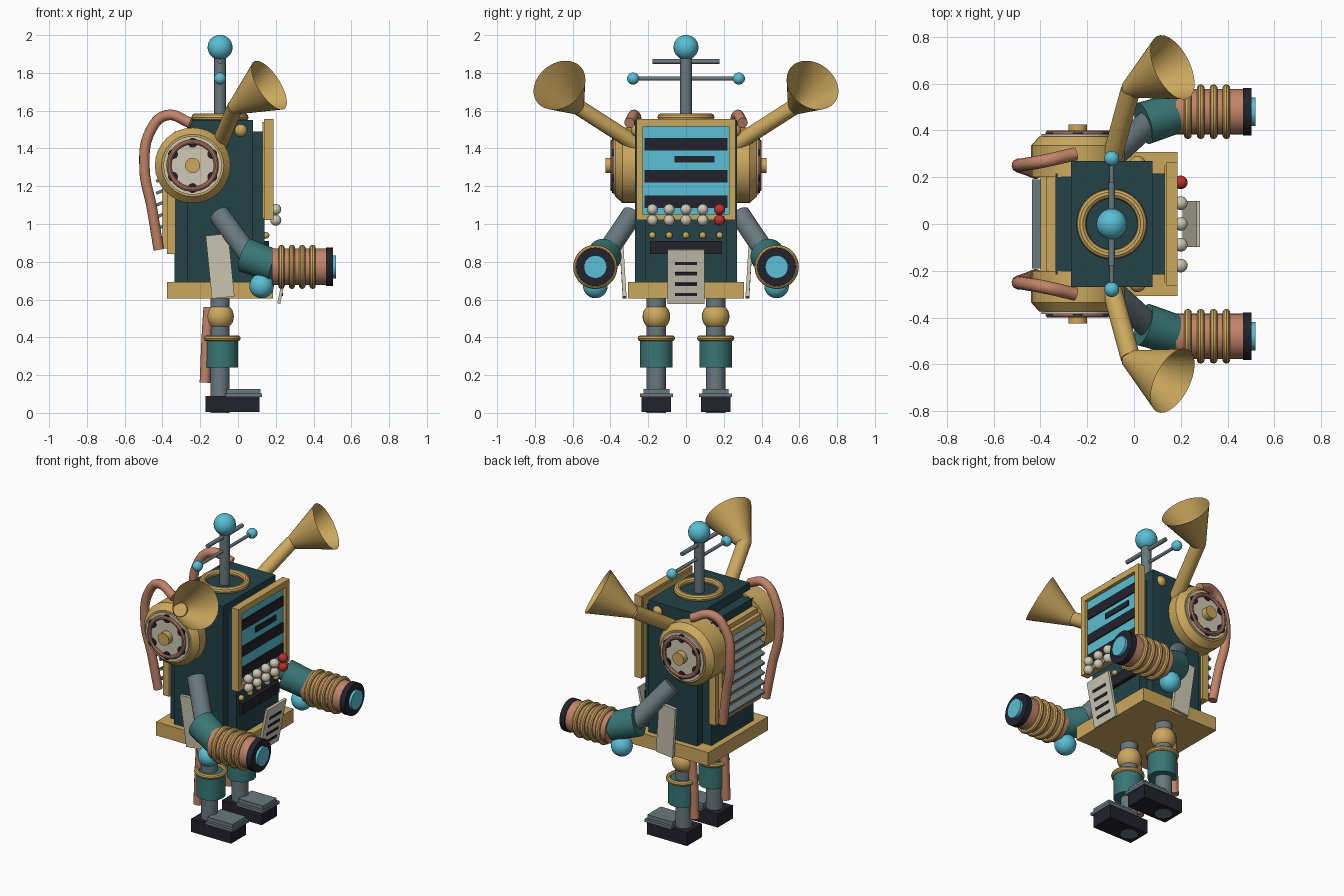
import bpy, bmesh, math
from mathutils import Vector, Matrix

cube = bpy.data.objects.get("Cube")
if cube:
    bpy.data.objects.remove(cube)


def paint(name, *rgb):
    m = bpy.data.materials.new(name)
    m.use_nodes = True
    m.diffuse_color = (*rgb, 1)
    m.node_tree.nodes["Principled BSDF"].inputs["Base Color"].default_value = (*rgb, 1)
    return m


navy = paint("dark teal", .016, .055, .064)
teal = paint("teal", .04, .18, .18)
gold = paint("brass", .6, .39, .11)
copper = paint("copper", .54, .23, .14)
steel = paint("grey steel", .14, .19, .21)
black = paint("near black", .016, .016, .025)
cyan = paint("cyan glow", .1, .52, .66)
ivory = paint("ivory", .62, .58, .46)
red = paint("red", .52, .03, .025)


def finish(name, bm, mat, smooth=True):
    mesh = bpy.data.meshes.new(name)
    bm.to_mesh(mesh)
    bm.free()
    mesh.materials.append(mat)
    ob = bpy.data.objects.new(name, mesh)
    bpy.context.collection.objects.link(ob)
    if smooth:
        bpy.ops.object.select_all(action='DESELECT')
        ob.select_set(True)
        bpy.context.view_layer.objects.active = ob
        bpy.ops.object.shade_smooth_by_angle(angle=math.radians(35))
    return ob


def box(name, mat, x, y, z, turn=None):
    """Box from (low, high) ranges, optionally turned about its centre."""
    bm = bmesh.new()
    ends = [sorted(r) for r in (x, y, z)]
    centre = Vector([(a + b) / 2 for a, b in ends])
    size = [b - a for a, b in ends]
    m = Matrix.Translation(centre) @ (turn or Matrix()) @ Matrix.Diagonal((*size, 1))
    bmesh.ops.create_cube(bm, size=1, matrix=m)
    return finish(name, bm, mat, False)


def aim(a, b):
    return (b - a).to_track_quat('Z', 'Y').to_matrix().to_4x4()


def rod(name, mat, a, b, r, r_end=None, caps=True):
    a, b = Vector(a), Vector(b)
    bm = bmesh.new()
    bmesh.ops.create_cone(bm, cap_ends=caps, segments=32, radius1=r,
                          radius2=r if r_end is None else r_end, depth=(b - a).length,
                          matrix=Matrix.Translation((a + b) / 2) @ aim(a, b))
    return finish(name, bm, mat)


def ball(name, mat, centre, r):
    bm = bmesh.new()
    bmesh.ops.create_uvsphere(bm, u_segments=24, v_segments=14, radius=r,
                              matrix=Matrix.Translation(centre))
    return finish(name, bm, mat)


def ring(name, mat, centre, axis, major, minor):
    bm = bmesh.new()
    steps, sides = 40, 10
    rows = []
    for i in range(steps):
        t = math.tau * i / steps
        row = []
        for j in range(sides):
            u = math.tau * j / sides
            d = major + minor * math.cos(u)
            row.append(bm.verts.new((d * math.cos(t), d * math.sin(t), minor * math.sin(u))))
        rows.append(row)
    for i in range(steps):
        p, q = rows[i], rows[(i + 1) % steps]
        for j in range(sides):
            k = (j + 1) % sides
            bm.faces.new((p[j], q[j], q[k], p[k]))
    bm.transform(Matrix.Translation(centre) @ aim(Vector(), Vector(axis)))
    return finish(name, bm, mat)


def hose(name, mat, points, r):
    curve = bpy.data.curves.new(name, 'CURVE')
    curve.dimensions = '3D'
    curve.bevel_depth, curve.bevel_resolution, curve.use_fill_caps = r, 4, True
    s = curve.splines.new('BEZIER')
    s.bezier_points.add(len(points) - 1)
    for bp, p in zip(s.bezier_points, points):
        bp.co = p
        bp.handle_left_type = bp.handle_right_type = 'AUTO'
    curve.materials.append(mat)
    ob = bpy.data.objects.new(name, curve)
    bpy.context.collection.objects.link(ob)
    bpy.ops.object.select_all(action='DESELECT')
    ob.select_set(True)
    bpy.context.view_layer.objects.active = ob
    bpy.ops.object.convert(target='MESH')


def tilt(angle, axis):
    return Matrix.Rotation(angle, 4, axis)


# Body and waist plate
box("body_wide", navy, (-.27, .08), (-.27, .27), (.69, 1.55))
box("body_deep", navy, (-.335, .14), (-.215, .215), (.69, 1.49))
box("waist_plate", gold, (-.375, .185), (-.307, .307), (.605, .693))

# Screen with its frame and stripes
box("screen_backing", gold, (.13, .155), (-.25, .25), (1.03, 1.54))
box("screen", cyan, (.15, .165), (-.228, .228), (1.05, 1.515))
for s in (-1, 1):
    box("frame_side", gold, (.137, .187), (s * .228, s * .262), (1.02, 1.555))
for low, high in ((1.02, 1.05), (1.515, 1.555)):
    box("frame_rail", gold, (.137, .187), (-.262, .262), (low, high))
for low, high in ((1.39, 1.455), (1.22, 1.285), (1.085, 1.15)):
    box("screen_stripe", black, (.16, .172), (-.22, .22), (low, high))
box("screen_short_stripe", black, (.16, .172), (-.06, .15), (1.325, 1.36))

# Buttons, slot and paper slip
for i in range(5):
    y = (i - 2) * .089
    for z in (1.02, 1.077):
        ball("button", red if i == 4 else ivory, (.2, y, z), .029)
    ball("small_stud", gold, (.148, y, .94), .018)
box("slot", black, (.13, .165), (-.19, .19), (.84, .91))
lean = tilt(.2, 'Y')
box("paper_slip", ivory, (.237, .253), (-.098, .098), (.575, .868), lean)
for i in range(4):
    d = .07 - i * .055
    x, z = .2545 + d * math.sin(.2), .7215 + d
    box("paper_line", black, (x - .003, x + .003), (-.058, .058), (z - .008, z + .008), lean)

# Back panel with louvres
box("back_panel", gold, (-.375, -.33), (-.235, .235), (.84, 1.44))
box("back_inset", gold, (-.4, -.37), (-.2, .2), (.87, 1.41))
for i in range(8):
    z = .92 + i * .063
    box("louvre", steel, (-.435, -.385), (-.19, .19), (z - .008, z + .008), tilt(-.4, 'Y'))

# Antenna
X = -.095
ring("top_ring", gold, (X, 0, 1.565), (0, 0, 1), .13, .021)
rod("antenna_pole", steel, (X, 0, 1.54), (X, 0, 1.88), .031)
ball("antenna_ball", cyan, (X, 0, 1.935), .066)
rod("antenna_low_bar", steel, (X, -.28, 1.77), (X, .28, 1.77), .01)
rod("antenna_high_bar", steel, (X, -.178, 1.86), (X, .178, 1.86), .013)

for s, side in ((-1, "right_"), (1, "left_")):
    def at(x, y, z):
        return (x, s * y, z)

    ball(side + "antenna_tip", cyan, at(X, .28, 1.77), .032)
    ball(side + "shoulder_stud", gold, at(.015, .255, 1.495), .036)

    # Horn
    mouth = Vector(at(.165, .67, 1.735))
    throat = mouth - Vector(at(.78, .39, .5)) * .25
    rod(side + "horn_pipe", gold, at(-.1, .26, 1.42), throat + Vector((.015, 0, .01)), .042)
    rod(side + "horn_bell", gold, throat, mouth, .035, .149, False)

    # Round gauge
    gx, gz = -.24, 1.31
    rod(side + "gauge_drum", gold, at(gx, .2, gz), at(gx, .335, gz), .2)
    rod(side + "gauge_rim", gold, at(gx, .335, gz), at(gx, .375, gz), .2, .165)
    rod(side + "gauge_face", ivory, at(gx, .37, gz), at(gx, .385, gz), .155)
    ring(side + "gauge_ring", copper, at(gx, .388, gz), (0, 1, 0), .125, .013)
    for i in range(6):
        t = math.tau * (i + .5) / 6
        dx, dz = gx + .12 * math.cos(t), gz + .12 * math.sin(t)
        rod(side + "gauge_dot", black, at(dx, .38, dz), at(dx, .392, dz), .026)
    rod(side + "gauge_knob", gold, at(gx, .37, gz), at(gx, .425, gz), .04)

    # Hoses on the back and behind the legs
    hose(side + "back_hose", copper, [at(-.25, .3, 1.535), at(-.38, .27, 1.575),
         at(-.465, .255, 1.49), at(-.495, .25, 1.3), at(-.455, .235, 1.08),
         at(-.42, .22, .865)], .028)
    hose(side + "leg_hose", copper, [at(-.155, .16, .56), at(-.165, .16, .4),
         at(-.175, .16, .16)], .028)

    # Hip flap
    box(side + "hip_flap", ivory, (-.155, -.035), (s * .325, s * .345), (.61, .945),
        tilt(-.1, 'Y') @ tilt(-s * .06, 'X'))

    # Arm
    rod(side + "upper_arm", steel, at(-.1, .285, 1.05), at(.07, .44, .82), .055)
    rod(side + "elbow_sleeve", teal, at(.04, .43, .835), at(.2, .48, .775), .092, .085)
    ball(side + "elbow_ball", cyan, at(.125, .48, .672), .065)
    ax, az = .48, .773
    rod(side + "forearm", copper, at(.18, ax, az), at(.47, ax, az), .097)
    for i in range(4):
        ring(side + "forearm_ring", gold, at(.23 + i * .055, ax, az), (1, 0, 0), .1, .017)
    rod(side + "cuff", black, at(.465, ax, az), at(.503, ax, az), .102)
    rod(side + "hand_light", cyan, at(.49, ax, az), at(.52, ax, az), .061)

    # Leg and foot
    ly = .157
    rod(side + "leg", steel, at(X, ly, 0), at(X, ly, .62), .051)
    ball(side + "knee", gold, at(X, ly, .51), .073)
    rod(side + "shin_guard", teal, at(X + .01, ly, .24), at(X + .01, ly, .4), .086)
    ring(side + "shin_ring", gold, at(X + .01, ly, .395), (0, 0, 1), .083, .016)
    box(side + "foot", black, (-.172, .115), (s * .08, s * .235), (.004, .09))
    box(side + "toe_plate", steel, (-.065, .128), (s * .07, s * .244), (.085, .103))
    box(side + "toe_cap", steel, (-.06, .12), (s * .088, s * .226), (.1, .127))
